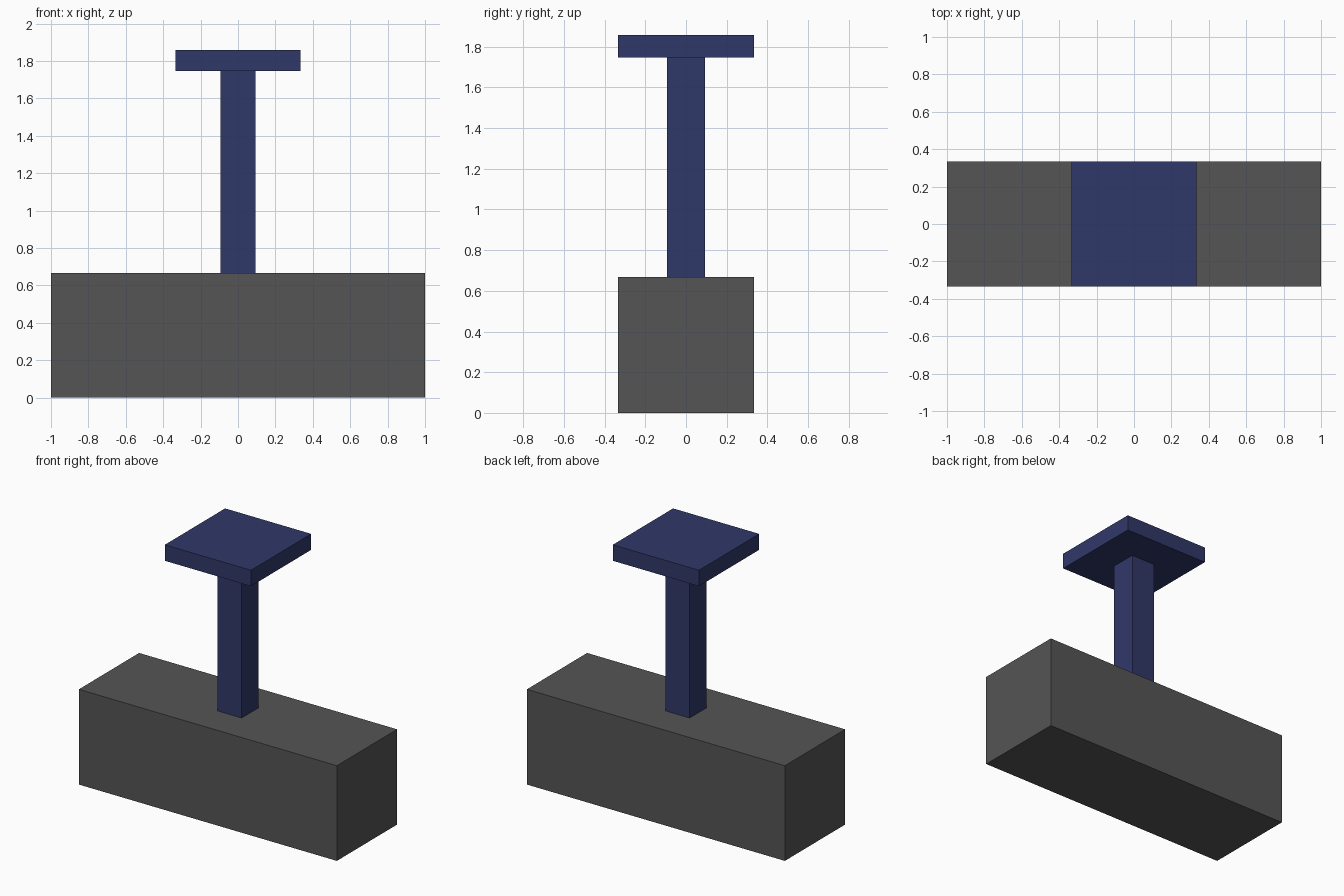
import bpy

if "Cube" in bpy.data.objects:
    bpy.data.objects.remove(bpy.data.objects["Cube"])


def material(name, color):
    mat = bpy.data.materials.new(name)
    mat.diffuse_color = (*color, 1)
    mat.use_nodes = True
    mat.node_tree.nodes["Principled BSDF"].inputs["Base Color"].default_value = mat.diffuse_color
    return mat


def box(name, size, bottom, mat):
    """Box centred on x = y = 0, standing on the height 'bottom'."""
    bpy.ops.mesh.primitive_cube_add(size=1, location=(0, 0, bottom + size[2] / 2))
    obj = bpy.context.object
    obj.name = name
    obj.scale = size
    bpy.ops.object.transform_apply(location=False, rotation=False, scale=True)
    obj.data.materials.append(mat)
    return obj


grey = material("dark_grey", (0.09, 0.09, 0.09))
blue = material("navy_blue", (0.03, 0.04, 0.14))

# Base block, upright post and flat square cap, stacked
base_h, post_h, cap_h = 0.667, 1.079, 0.112
box("base_block", (2.0, 0.667, base_h), 0, grey)
box("post", (0.187, 0.187, post_h), base_h, blue)
box("cap_plate", (0.667, 0.667, cap_h), base_h + post_h, blue)
